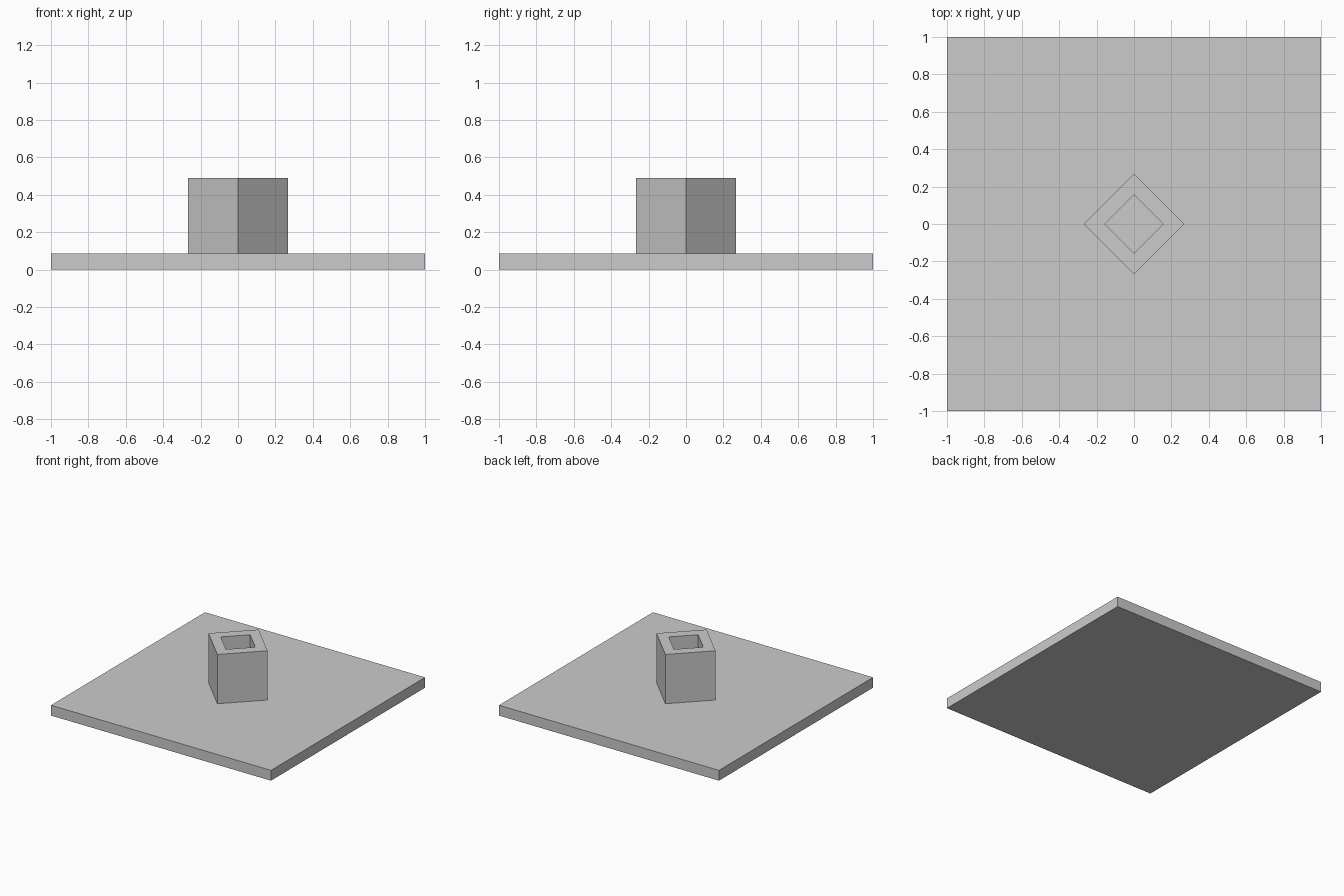
import bpy, bmesh
from math import cos, sin, pi

if "Cube" in bpy.data.objects:
    bpy.data.objects.remove(bpy.data.objects["Cube"], do_unlink=True)

GREY = (0.6, 0.6, 0.6, 1)
PLATE_TOP, POST_TOP = 0.085, 0.49
OUTER, INNER = 0.268, 0.157

grey = bpy.data.materials.new("plain grey")
grey.diffuse_color = GREY
grey.use_nodes = True
grey.node_tree.nodes["Principled BSDF"].inputs["Base Color"].default_value = GREY


def add_part(name, bm):
    bmesh.ops.recalc_face_normals(bm, faces=bm.faces)
    mesh = bpy.data.meshes.new(name)
    bm.to_mesh(mesh)
    bm.free()
    mesh.materials.append(grey)
    obj = bpy.data.objects.new(name, mesh)
    bpy.context.collection.objects.link(obj)
    return obj


def ring(bm, radius, z):
    return [bm.verts.new((radius * cos(i * pi / 2), radius * sin(i * pi / 2), z))
            for i in range(4)]


# Square base plate
bm = bmesh.new()
bmesh.ops.create_cube(bm, size=1)
bmesh.ops.scale(bm, vec=(2, 2, PLATE_TOP), verts=bm.verts)
bmesh.ops.translate(bm, vec=(0, 0, PLATE_TOP / 2), verts=bm.verts)
add_part("base_plate", bm)

# Hollow square socket, turned 45 degrees, open down to the plate
bm = bmesh.new()
loops = [ring(bm, OUTER, PLATE_TOP), ring(bm, OUTER, POST_TOP),
         ring(bm, INNER, POST_TOP), ring(bm, INNER, PLATE_TOP)]
for a, b in zip(loops, loops[1:]):
    for i in range(4):
        j = (i + 1) % 4
        bm.faces.new((a[i], a[j], b[j], b[i]))
add_part("square_socket", bm)
